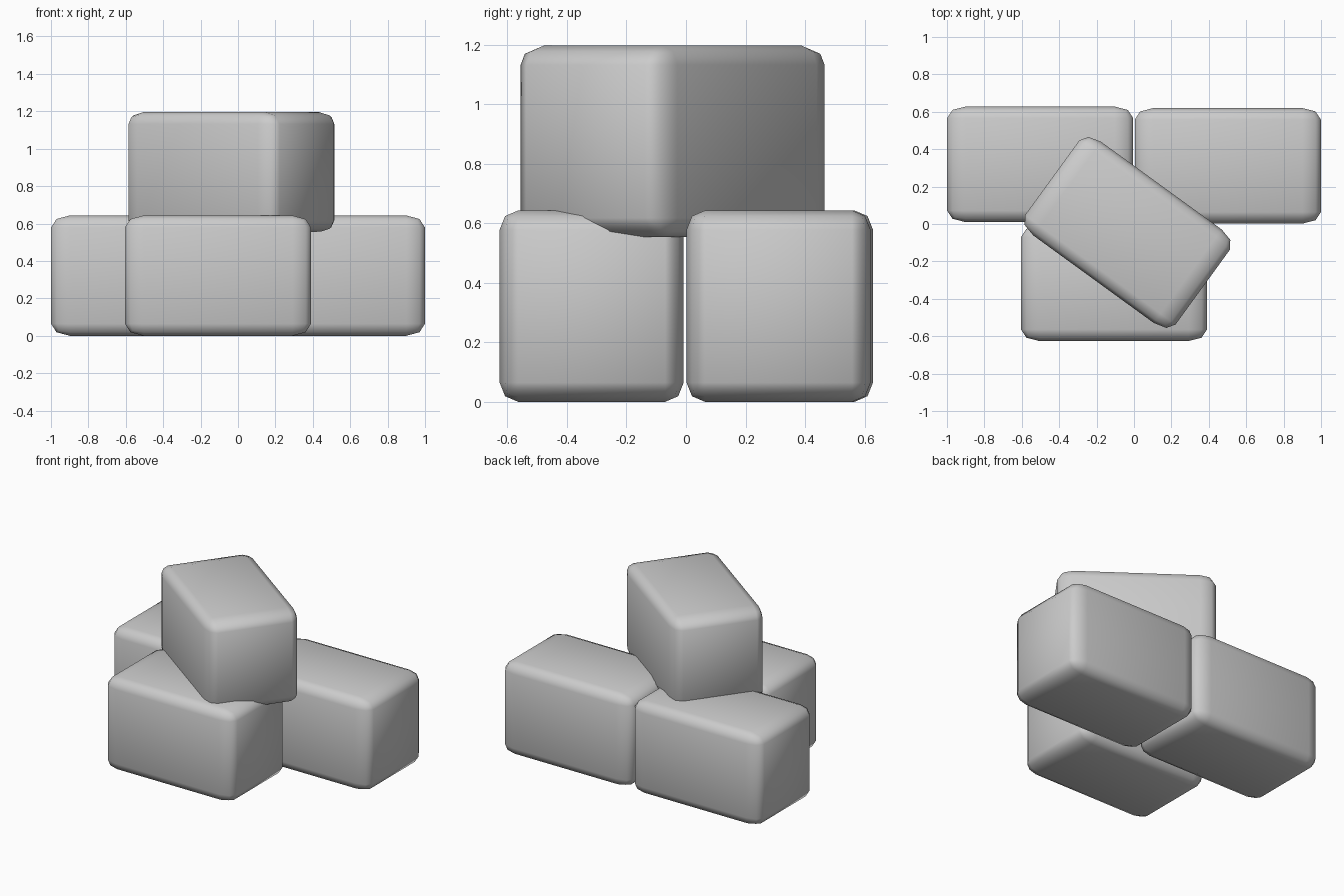
import bpy
from math import radians

if "Cube" in bpy.data.objects:
    bpy.data.objects.remove(bpy.data.objects["Cube"])

SIZE = (0.995, 0.618, 0.643)


def block(name, x, y, z, turn=0.0):
    # Bevel runs before the object's scale, so it stretches with the block
    bpy.ops.mesh.primitive_cube_add(size=1)
    ob = bpy.context.object
    ob.name = name
    ob.location = (x, y, z)
    ob.rotation_euler = (0, 0, radians(turn))
    ob.scale = SIZE
    bev = ob.modifiers.new("rounded_edges", 'BEVEL')
    bev.width = 0.1
    bev.segments = 2
    bev.limit_method = 'NONE'
    bpy.ops.object.shade_smooth()
    return ob


# Three blocks on the ground
half = SIZE[2] / 2
block("back_left_block", -0.502, 0.319, half)
block("back_right_block", 0.502, 0.311, half)
block("front_block", -0.107, -0.317, half)

# Turned block resting on top, slightly sunk in
block("top_block", -0.035, -0.045, 0.875, -36)
